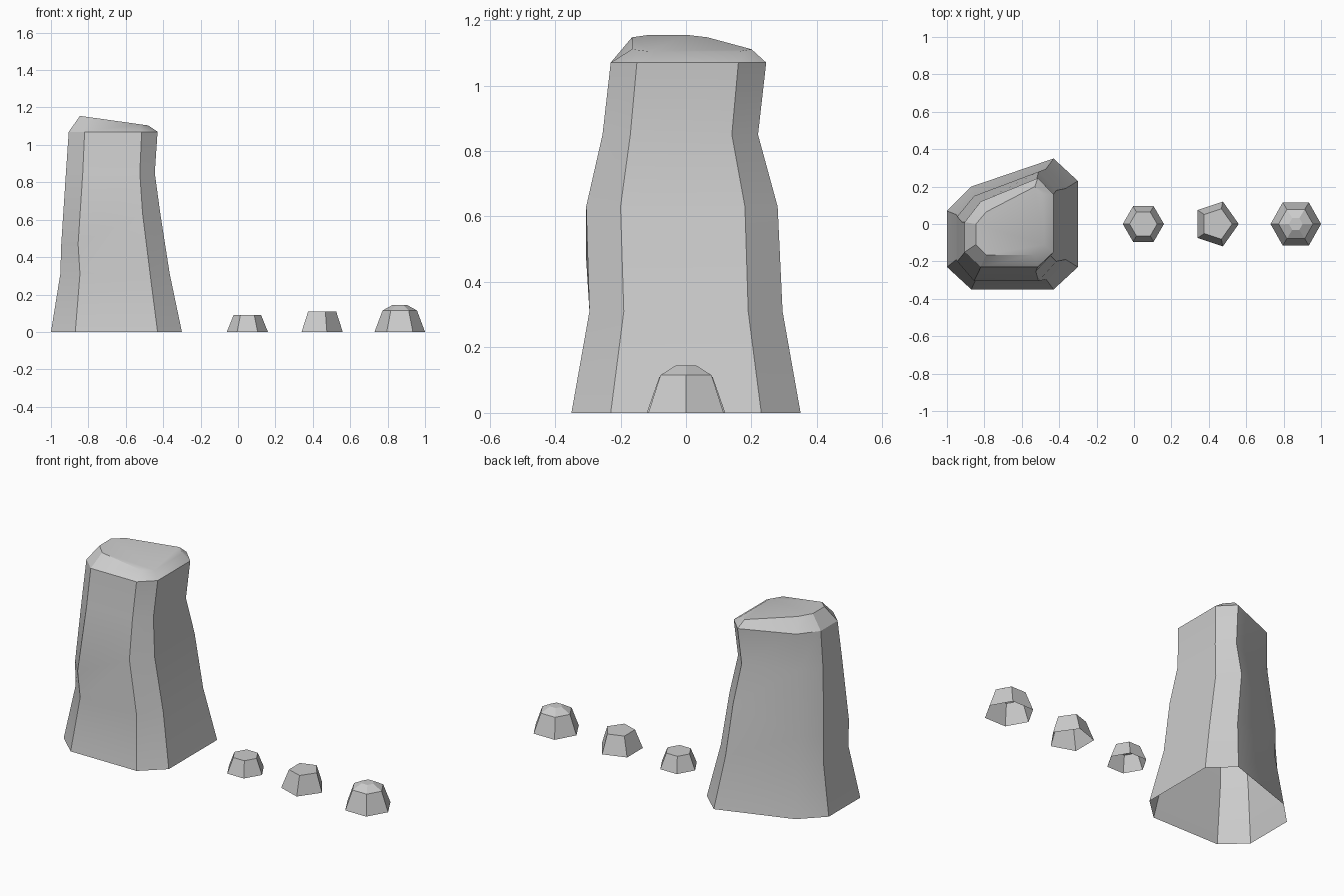
import bpy, bmesh, math

if "Cube" in bpy.data.objects:
    bpy.data.objects.remove(bpy.data.objects["Cube"])


def loft(name, rings):
    """Skin a stack of point rings, cap the top, leave the underside open."""
    bm = bmesh.new()
    layers = [[bm.verts.new(p) for p in ring] for ring in rings]
    n = len(layers[0])
    for low, high in zip(layers, layers[1:]):
        for i in range(n):
            j = (i + 1) % n
            bm.faces.new((low[i], low[j], high[j], high[i]))
    bm.faces.new(layers[-1])
    mesh = bpy.data.meshes.new(name)
    bm.to_mesh(mesh)
    bm.free()
    ob = bpy.data.objects.new(name, mesh)
    bpy.context.collection.objects.link(ob)
    return ob


def octagon(zl, zr, xl, xil, xir, xr, yf, yfi, yb, ybi, yl, yli):
    """Lopsided chamfered outline, counter-clockwise from the left front."""
    return [(xl, yfi, zl), (xil, yf, zl), (xir, yf, zr), (xr, yfi, zr),
            (xr, ybi, zr), (xir, yb, zr), (xil, yli, zl), (xl, yl, zl)]


def scaled(base, z, s):
    cx = (min(p[0] for p in base) + max(p[0] for p in base)) / 2
    return [(cx + (x - cx) * s, y * s, z) for x, y in base]


def hexagon(xl, xr, w, yf, yb):
    return [(xl, 0), (xl + w, yf), (xr - w, yf), (xr, 0), (xr - w, yb), (xl + w, yb)]


# Tall rock pillar with a sloping chamfered top
pillar = loft("rock_pillar", [
    octagon(0, 0, -1, -.87, -.43, -.30, -.35, -.23, .35, .23, .07, .20),
    octagon(.31, .31, -.95, -.845, -.47, -.365, -.295, -.19, .295, .19, .05, .155),
    octagon(.47, .63, -.945, -.855, -.51, -.415, -.305, -.20, .28, .18, .04, .15),
    octagon(.85, .85, -.92, -.83, -.525, -.445, -.255, -.17, .22, .14, .01, .11),
    octagon(1.07, 1.07, -.905, -.82, -.515, -.43, -.23, -.15, .245, .16, .01, .12),
    [(x, y, 1.155 - (x + .845) * .14) for x, y, _ in
     octagon(0, 0, -.845, -.79, -.53, -.48, -.165, -.11, .20, .16, 0, .065)],
])

# Three small stones in a row
a = hexagon(-.06, .16, .055, -.095, .095)
b = [(.34, -.075), (.475, -.12), (.56, 0), (.475, .12), (.34, .075)]
c = hexagon(.73, 1.0, .065, -.115, .115)
stones = [
    loft("small_stone", [scaled(a, 0, 1), scaled(a, .09, .67)]),
    loft("middle_stone", [scaled(b, 0, 1), scaled(b, .11, .68)]),
    loft("large_stone", [scaled(c, 0, 1), scaled(c, .115, .68), scaled(c, .145, .27)]),
]

# Crisp edges with gently blended bends on the pillar
bpy.ops.object.select_all(action='DESELECT')
pillar.select_set(True)
bpy.context.view_layer.objects.active = pillar
bpy.ops.object.shade_smooth_by_angle(angle=math.radians(30))
